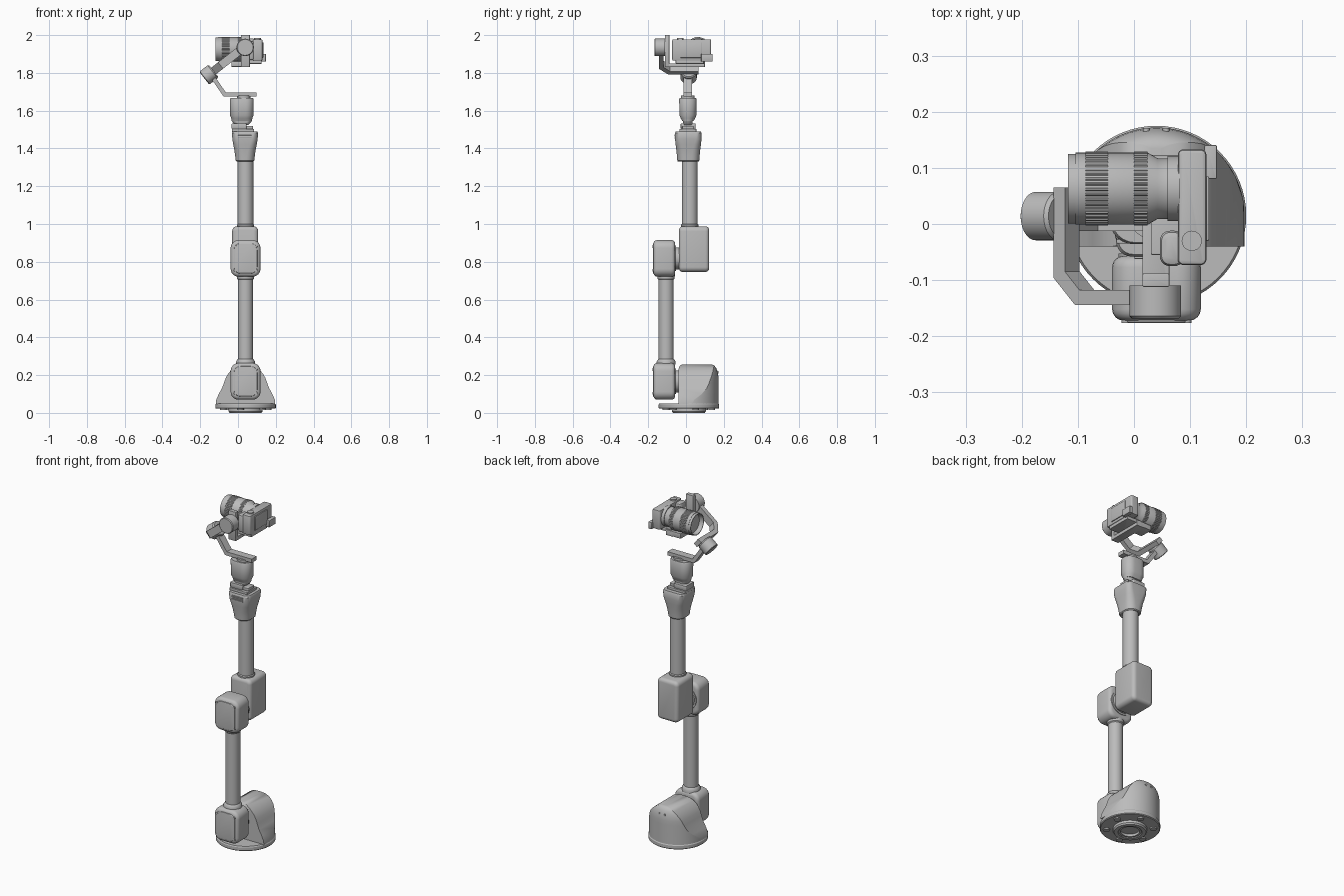
import bpy, bmesh, math
from mathutils import Matrix, Vector

cube = bpy.data.objects.get("Cube")
if cube:
    bpy.data.objects.remove(cube, do_unlink=True)

grey = bpy.data.materials.new("mid grey")
grey.use_nodes = True
grey.diffuse_color = (0.5, 0.5, 0.5, 1)
grey.node_tree.nodes["Principled BSDF"].inputs["Base Color"].default_value = (0.5, 0.5, 0.5, 1)


def frame(o, a, b, c):
    """Matrix with origin o and local axes a, b, c."""
    return Matrix((a, b, c)).transposed().to_4x4() if o is None else \
        Matrix.Translation(o) @ Matrix((a, b, c)).transposed().to_4x4()


X, Y, Z = (1, 0, 0), (0, 1, 0), (0, 0, 1)


def up(x, y, z=0):       # local z runs along +z
    return frame((x, y, z), X, Y, Z)


def back(x, y, z):       # local z runs along +y, local y along +z
    return frame((x, y, z), X, Z, Y)


def lens_axis(x, y, z):  # local z runs along +x
    return frame((x, y, z), Y, Z, X)


def rrect(hx, hy, r, n=6):
    """Rounded rectangle outline."""
    r = min(r, hx, hy)
    pts = []
    for k, (sx, sy) in enumerate(((1, 1), (-1, 1), (-1, -1), (1, -1))):
        for i in range(n + 1):
            a = math.pi / 2 * (k + i / n)
            pts.append((sx * (hx - r) + r * math.cos(a), sy * (hy - r) + r * math.sin(a)))
    return pts


def circle(r, n=48):
    return [(r * math.cos(2 * math.pi * i / n), r * math.sin(2 * math.pi * i / n)) for i in range(n)]


def gear(r, depth, teeth=44):
    """Knurled ring outline."""
    pts = []
    for i in range(teeth * 4):
        a = 2 * math.pi * i / (teeth * 4)
        q = r if i % 4 < 2 else r - depth
        pts.append((q * math.cos(a), q * math.sin(a)))
    return pts


def loft(name, rings, m, angle=32):
    """Skin stacked outlines [(height, points)] and cap both ends."""
    bm = bmesh.new()
    rows = [[bm.verts.new(m @ Vector((p[0], p[1], t))) for p in pts] for t, pts in rings]
    n = len(rows[0])
    for a, b in zip(rows, rows[1:]):
        for i in range(n):
            j = (i + 1) % n
            bm.faces.new((a[i], a[j], b[j], b[i]))
    bm.faces.new(rows[0][::-1])
    bm.faces.new(rows[-1])
    bmesh.ops.remove_doubles(bm, verts=bm.verts, dist=1e-6)
    bmesh.ops.recalc_face_normals(bm, faces=bm.faces)
    me = bpy.data.meshes.new(name)
    bm.to_mesh(me)
    bm.free()
    me.materials.append(grey)
    ob = bpy.data.objects.new(name, me)
    bpy.context.collection.objects.link(ob)
    bpy.ops.object.select_all(action='DESELECT')
    ob.select_set(True)
    bpy.context.view_layer.objects.active = ob
    bpy.ops.object.shade_smooth_by_angle(angle=math.radians(angle))
    return ob


def lathe(name, profile, m, n=48):
    return loft(name, [(t, circle(r, n)) for t, r in profile], m)


def case(name, m, hx, hy, depth, corner, edge, steps=4):
    """Rounded case: outline hx by hy, filleted at both ends."""
    rings = []
    for end in (0, 1):
        for i in range(steps + 1):
            a = math.pi / 2 * (i if end == 0 else steps - i) / steps
            inset, t = edge * (1 - math.sin(a)), edge * (1 - math.cos(a))
            rings.append((depth - t if end else t, rrect(hx - inset, hy - inset, max(corner - inset, 0.002))))
    return loft(name, rings, m)


def box(name, x0, x1, y0, y1, z0, z1, r=0.003):
    return case(name, up((x0 + x1) / 2, (y0 + y1) / 2, z0), (x1 - x0) / 2, (y1 - y0) / 2,
                z1 - z0, r, r * 0.6, 2)


def strip(name, path, thick, width, m):
    """Flat bar following a 2D path, mitred at the bends."""
    P = [Vector(p) for p in path]
    side = []
    for i, p in enumerate(P):
        d = [(P[k + 1] - P[k]).normalized() for k in (i - 1, i) if 0 <= k < len(P) - 1]
        nrm = [Vector((-e.y, e.x)) for e in d]
        s = sum(nrm, Vector((0, 0))).normalized()
        side.append(s * (thick / 2 / s.dot(nrm[0])))
    pts = [p + s for p, s in zip(P, side)] + [p - s for p, s in zip(P, side)][::-1]
    return loft(name, [(-width / 2, pts), (width / 2, pts)], m, 20)


CX = 0.04  # column centre line

# Base plate with stepped foot and fixing studs underneath
lathe("base_plate", [(.018, .03), (.018, .05), (.004, .05), (.004, .06), (0, .064), (0, .084), (.008, .09),
                     (.022, .09), (.022, .156), (.026, .16), (.044, .16), (.05, .156)], up(CX, .015), 64)
for i in range(6):
    a = math.pi / 3 * i + .3
    lathe(f"base_stud_{i}", [(.015, .013), (.015, .018), (.024, .018)],
          up(CX + .124 * math.cos(a), .015 + .124 * math.sin(a)), 20)

# Base housing: bell-shaped front, round back
rings = []
for z, w, R, f in ((.048, .157, .157, -.055), (.07, .155, .157, -.055), (.1, .142, .157, -.055),
                   (.13, .125, .157, -.055), (.16, .114, .157, -.055), (.185, .105, .157, -.055),
                   (.205, .094, .155, -.055), (.222, .08, .151, -.055), (.237, .063, .145, -.053),
                   (.248, .042, .137, -.048), (.254, .022, .128, -.042), (.256, .008, .12, -.036)):
    xs = [w * math.sin(math.pi * (i / 24 - .5)) for i in range(25)]
    rings.append((z, [(x, math.sqrt(max(R * R - x * x, 0))) for x in xs] + [(x, f) for x in xs[::-1]]))
loft("base_housing", rings, up(CX, .015), 40)
for i, x in enumerate((.022, .057)):
    lathe(f"base_back_screw_{i}", [(0, .006), (.012, .006)], back(x, .159, .215), 16)

# Shoulder and elbow front housings with covers, screws and pivots
for name, zc in (("shoulder", .167), ("elbow", .818)):
    case(name + "_housing", back(CX, -.172, zc), .079, .097, .115, .042, .02)
    case(name + "_cover", back(CX, -.176, zc), .062, .08, .02, .035, .004)
    for i, (sx, sz) in enumerate(((1, 1), (-1, 1), (-1, -1), (1, -1))):
        lathe(f"{name}_screw_{i}", [(0, .007), (.01, .008)], back(CX + sx * .055, -.1765, zc + sz * .063), 16)
    lathe(name + "_pivot", [(0, .068), (.012, .068), (.012, .058), (.045, .058)], back(CX, -.065, zc))

# Lower arm tube and collars
lathe("lower_arm_tube", [(.25, .04), (.74, .04)], up(CX, -.105))
lathe("lower_arm_bottom_collar", [(.255, .05), (.272, .05), (.282, .044), (.286, .04)], up(CX, -.105))
lathe("lower_arm_top_collar", [(.705, .04), (.71, .045), (.735, .046)], up(CX, -.105))

# Elbow rear housing and upper arm tube
case("elbow_rear_housing", back(.038, -.037, .867), .069, .121, .16, .026, .02)
lathe("upper_arm_tube", [(.97, .042), (1.34, .042)], up(CX, .02))
lathe("upper_arm_collar", [(.98, .046), (.995, .046), (1.0, .042)], up(CX, .02))

# Flared head with a front grille
loft("arm_head", [(z, rrect(a, b, r)) for z, a, b, r in (
    (1.33, .044, .054, .04), (1.335, .049, .058, .042), (1.36, .052, .06, .042), (1.39, .056, .063, .04),
    (1.42, .062, .067, .036), (1.45, .067, .07, .03), (1.482, .069, .07, .028), (1.49, .065, .066, .026))],
    up(.037, .012))
for i in range(4):
    box(f"head_grille_slat_{i}", .0, .072, -.062, -.055, 1.452 + i * .007, 1.456 + i * .007, .001)

# Quick-release clamp between head and handle
box("clamp_plate", -.032, .085, -.035, .055, 1.488, 1.503)
box("clamp_block", -.034, .045, -.028, .05, 1.503, 1.532, .006)
box("clamp_lever", .04, .08, -.02, .04, 1.503, 1.52, .005)
loft("handle_neck", [(z, rrect(a, b, .024)) for z, a, b in (
    (1.525, .035, .024), (1.54, .05, .025), (1.56, .055, .027))], up(.02, .01))
loft("gimbal_handle", [(z, rrect(a, b, .042)) for z, a, b in (
    (1.545, .053, .03), (1.56, .056, .038), (1.575, .062, .045), (1.66, .063, .046), (1.667, .06, .043))], up(.02, .01))
lathe("pan_motor_cap", [(1.665, .036), (1.68, .036)], up(.03, .01))

# Gimbal pan arm and tilted roll motor
strip("pan_arm", [(.098, 1.685), (-.07, 1.685), (-.132, 1.775)], .022, .045, frame((0, .01, 0), X, Z, (0, -1, 0)))
A = math.radians(38)
u, v = (math.cos(A), 0, math.sin(A)), (math.sin(A), 0, -math.cos(A))
lathe("roll_motor", [(-.03, .038), (-.026, .043), (.026, .043), (.033, .038)],
      frame((-.155, .014, 1.79), Y, v, u))

# Roll arm bending round to the tilt motor
strip("roll_arm", [(.044, .065), (.044, -.09), (.085, -.131), (.235, -.131)], .026, .043,
      frame((-.155, 0, 1.79), u, Y, v))
lathe("tilt_motor", [(0, .042), (.004, .046), (.058, .046)], back(.038, -.168, 1.935))

# Tilt bracket and camera mounting plates
box("bracket_upright", .015, .063, -.112, -.088, 1.83, 2.0)
box("bracket_foot", .015, .063, -.112, .1, 1.83, 1.85)
box("bracket_lens_support", -.035, .063, .02, .1, 1.832, 1.862)
box("camera_plate", .03, .125, -.055, .095, 1.848, 1.868)

# Camera body, grip, screen and side latch
box("camera_body", .078, .129, -.073, .133, 1.865, 1.978, .01)
box("camera_grip", .046, .09, -.075, -.012, 1.868, 1.97, .018)
box("camera_screen", .127, .134, -.03, .085, 1.88, 1.962, .003)
box("camera_latch", .125, .148, .08, .141, 1.86, 1.9, .004)
lathe("camera_dial", [(1.97, .018), (1.985, .018)], up(.103, -.03), 24)

# Lens barrel with two knurled rings and a recessed front
L = lens_axis(0, .063, 1.925)
lathe("lens_barrel", [(-.1, .03), (-.095, .052), (-.118, .058), (-.118, .062), (-.104, .062), (-.104, .064),
                      (.025, .064), (.042, .054), (.06, .054), (.06, .058), (.082, .058)], L)
for name, a, b in (("lens_zoom_ring", -.086, -.046), ("lens_focus_ring", .0, .024)):
    loft(name, [(a, gear(.066, .003)), (b, gear(.066, .003))], L, 20)
